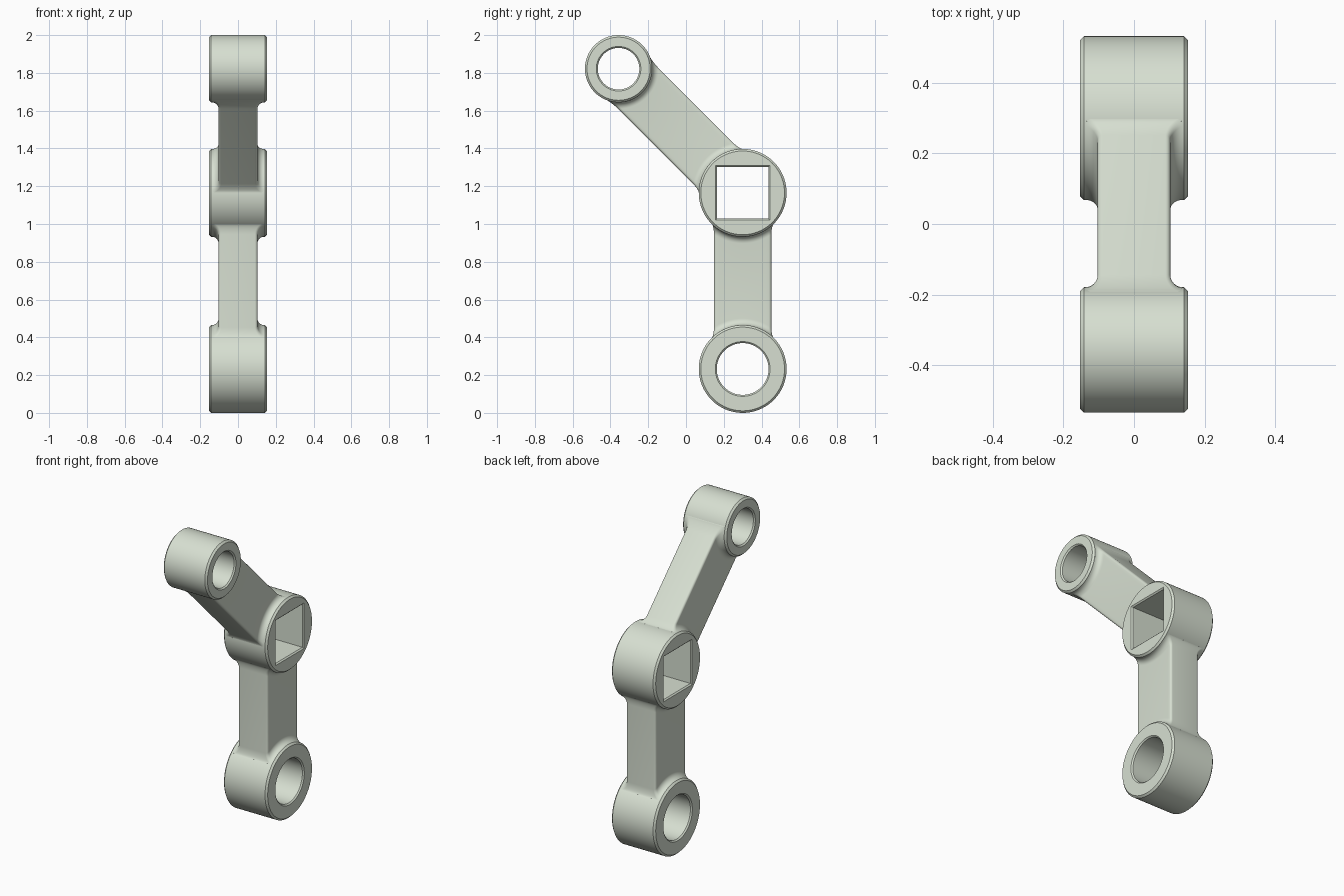
import bpy, bmesh
from math import sin, cos, pi, sqrt, radians, hypot

if "Cube" in bpy.data.objects:
    bpy.data.objects.remove(bpy.data.objects["Cube"])

HALF, CH = 0.153, 0.011          # boss half length, edge chamfer
ARM_W, ARM_T = 0.152, 0.103      # arm half width, half thickness
FIL, RND = 0.035, 0.014          # joint fillet, arm edge rounding
BIG, SMALL = 0.2325, 0.178       # boss radii
LOW, MID, TOP = (0.30, 0.2325), (0.30, 1.165), (-0.357, 1.822)

mat = bpy.data.materials.new("pale_green")
mat.diffuse_color = (0.68, 0.74, 0.64, 1)
mat.use_nodes = True
mat.node_tree.nodes["Principled BSDF"].inputs["Base Color"].default_value = mat.diffuse_color


def finish(name, loops, caps=(), closed=False):
    """Skin a list of equal-length point loops into a smooth-shaded object."""
    bm = bmesh.new()
    rings = [[bm.verts.new(p) for p in loop] for loop in loops]
    pairs = list(zip(rings, rings[1:]))
    if closed:
        pairs.append((rings[-1], rings[0]))
    n = len(rings[0])
    for a, b in pairs:
        for i in range(n):
            j = (i + 1) % n
            bm.faces.new((a[i], a[j], b[j], b[i]))
    for c in caps:
        ring = rings[c]
        for i in range(n // 2 - 1):
            bm.faces.new((ring[i], ring[i + 1], ring[n - 2 - i], ring[n - 1 - i]))
    bmesh.ops.recalc_face_normals(bm, faces=bm.faces)
    me = bpy.data.meshes.new(name)
    bm.to_mesh(me)
    bm.free()
    ob = bpy.data.objects.new(name, me)
    bpy.context.collection.objects.link(ob)
    me.materials.append(mat)
    bpy.ops.object.select_all(action='DESELECT')
    ob.select_set(True)
    bpy.context.view_layer.objects.active = ob
    bpy.ops.object.shade_smooth_by_angle(angle=radians(30))


def boss(name, centre, r, bore, square=False):
    """Chamfered cylinder along x with a round or square through hole."""
    n, c2 = 96, 0.008
    profile = [(r - CH, HALF, 0), (r, HALF - CH, 0), (r, CH - HALF, 0), (r - CH, -HALF, 0),
               (bore + c2, -HALF, square), (bore, c2 - HALF, square),
               (bore, HALF - c2, square), (bore + c2, HALF, square)]
    loops = []
    for rad, x, sq in profile:
        loop = []
        for i in range(n):
            c, s = cos(2 * pi * i / n), sin(2 * pi * i / n)
            k = rad / max(abs(c), abs(s)) if sq else rad
            loop.append((x, centre[0] + k * c, centre[1] + k * s))
        loops.append(loop)
    finish(name, loops, closed=True)


def section(delta):
    """Rounded rectangle (u, x), swollen by the fillet offset."""
    w, h = ARM_W + 0.3 * delta, ARM_T + delta
    arc = [(w - RND + RND * cos(a), h - RND + RND * sin(a))
           for a in [pi / 2 * i / 5 for i in range(6)]]
    flat = w - RND
    row = arc + [(flat - 2 * flat * i / 20, h) for i in range(1, 20)]
    row += [(-u, x) for u, x in reversed(arc)]
    return row + [(u, -x) for u, x in reversed(row)]


def arm(name, a, ra, b, rb):
    """Bar between two bosses, flaring into each with a concave fillet."""
    length = hypot(b[0] - a[0], b[1] - a[1])
    dy, dz = (b[0] - a[0]) / length, (b[1] - a[1]) / length
    steps = [(-0.012, FIL)]
    for i in range(9):
        q = pi / 2 * i / 8
        steps.append((FIL * (1 - cos(q)), FIL * (1 - sin(q))))

    def station(r, t, delta, far):
        loop = []
        for u, x in section(delta):
            s = sqrt(max((r + t) ** 2 - u * u, 0.0004))
            s = length - s if far else s
            loop.append((x, a[0] + dy * s - dz * u, a[1] + dz * s + dy * u))
        return loop

    loops = [station(ra, t, d, False) for t, d in steps]
    loops += [station(rb, t, d, True) for t, d in reversed(steps)]
    finish(name, loops, caps=(0, -1))


# Three bosses
boss("lower_boss", LOW, BIG, 0.137)
boss("middle_square_boss", MID, BIG, 0.136, True)
boss("upper_boss", TOP, SMALL, 0.110)

# Two arms
arm("lower_arm", LOW, BIG, MID, BIG)
arm("upper_arm", MID, BIG, TOP, SMALL)
